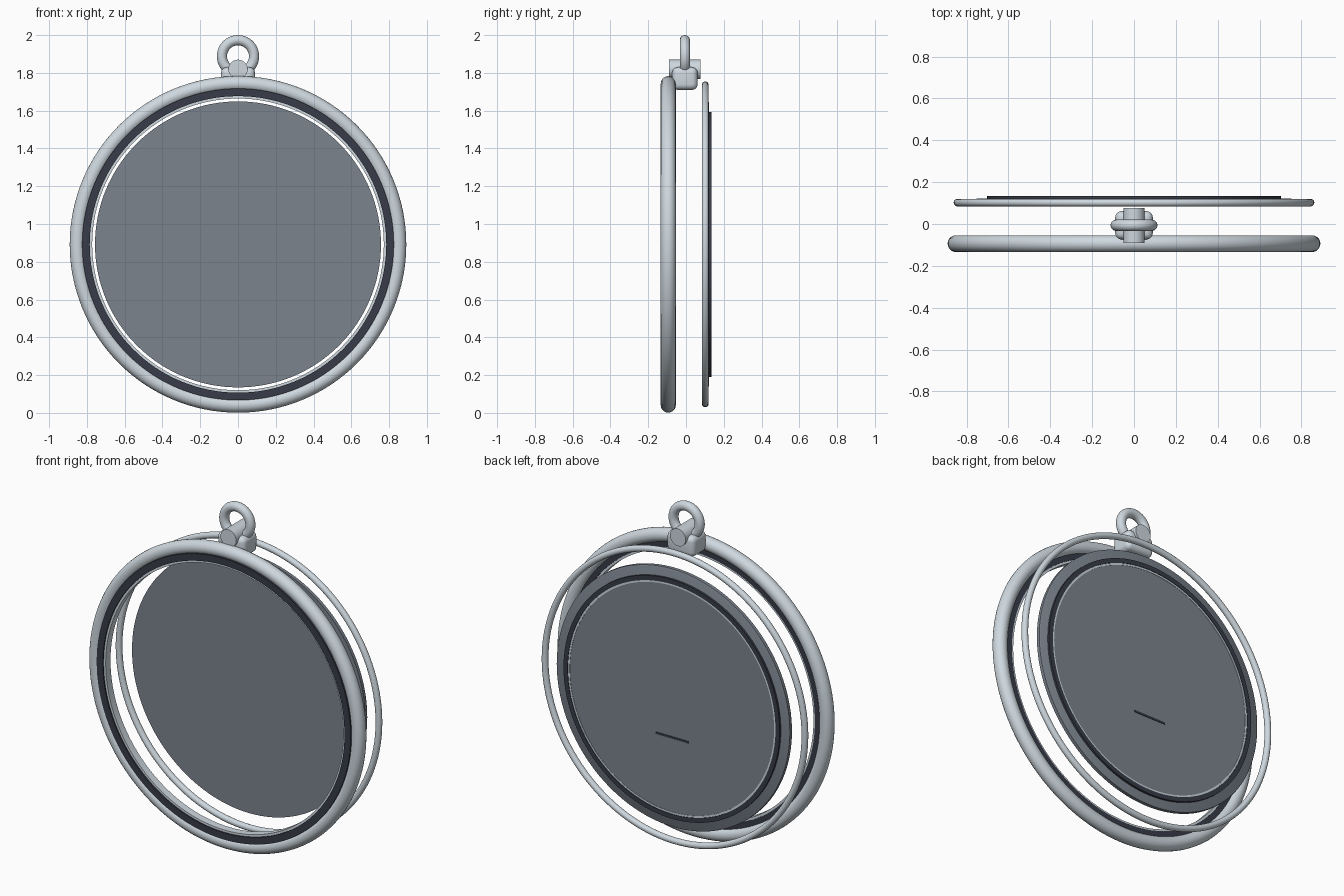
import bpy, bmesh, math
from mathutils import Matrix, Vector

cube = bpy.data.objects.get("Cube")
if cube:
    bpy.data.objects.remove(cube, do_unlink=True)

CENTRE_Z = 0.892
HANG_Y = -0.006


def material(name, rgb):
    m = bpy.data.materials.new(name)
    m.use_nodes = True
    colour = (*rgb, 1)
    m.diffuse_color = colour
    m.node_tree.nodes["Principled BSDF"].inputs["Base Color"].default_value = colour
    return m


silver = material("silver", (0.62, 0.69, 0.74))
slate = material("slate grey", (0.20, 0.23, 0.27))
dark = material("dark gunmetal", (0.04, 0.045, 0.065))


def finish(name, bm, mat, angle=35):
    bmesh.ops.recalc_face_normals(bm, faces=bm.faces)
    mesh = bpy.data.meshes.new(name)
    bm.to_mesh(mesh)
    bm.free()
    ob = bpy.data.objects.new(name, mesh)
    bpy.context.collection.objects.link(ob)
    mesh.materials.append(mat)
    bpy.ops.object.select_all(action="DESELECT")
    bpy.context.view_layer.objects.active = ob
    ob.select_set(True)
    bpy.ops.object.shade_smooth_by_angle(angle=math.radians(angle))
    return ob


def lathe(name, profile, mat, z=CENTRE_Z, steps=128, closed=True):
    """Turn a (radius, y) profile round the y axis at height z."""
    bm = bmesh.new()
    verts = [bm.verts.new((r, y, z)) for r, y in profile]
    pairs = list(zip(verts, verts[1:] + verts[:1]))
    if not closed:
        pairs.pop()
    edges = [bm.edges.new(p) for p in pairs]
    bmesh.ops.spin(bm, geom=verts + edges, cent=(0, 0, z), axis=(0, 1, 0),
                   angle=math.tau, steps=steps)
    bmesh.ops.remove_doubles(bm, verts=bm.verts, dist=0.0002)
    return finish(name, bm, mat)


def circle(radius, y, thick, n=20):
    return [(radius + thick * math.cos(math.tau * i / n),
             y + thick * math.sin(math.tau * i / n)) for i in range(n)]


def band(r0, r1, y0, y1):
    return [(r0, y0), (r1, y0), (r1, y1), (r0, y1)]


def box(name, size, centre, mat, bevel=0):
    bm = bmesh.new()
    bmesh.ops.create_cube(bm, size=1, matrix=Matrix.LocRotScale(
        Vector(centre), None, Vector(size)))
    if bevel:
        bmesh.ops.bevel(bm, geom=bm.edges[:], offset=bevel, segments=5,
                        profile=0.5, affect="EDGES")
    return finish(name, bm, mat)


# Front rim with its dark bezel and thin inner lip
lathe("front_rim", circle(0.851, -0.094, 0.04), silver)
lathe("front_bezel", band(0.785, 0.825, -0.133, -0.075), dark)
lathe("front_lip", band(0.772, 0.787, -0.125, -0.08), silver)

# Thin rear rim
lathe("rear_rim", circle(0.844, 0.102, 0.018), silver)

# Back plate: flat disc, raised dark ring, fine silver line and inner cover
lathe("back_disc", [(0, 0.098), (0.757, 0.098), (0.757, 0.118), (0.75, 0.122),
                    (0, 0.122)], slate, closed=False)
lathe("back_groove_ring", band(0.675, 0.702, 0.115, 0.134), dark)
lathe("back_trim_line", band(0.664, 0.675, 0.115, 0.131), silver)
lathe("back_cover", [(0, 0.129), (0.664, 0.129), (0.664, 0.118), (0, 0.118)],
      slate, closed=False)
box("back_slot", (0.21, 0.004, 0.012), (0, 0.130, 0.665), dark)

# Hanger: rounded block, cross pin and loop
box("hanger_block", (0.18, 0.135, 0.12), (0, HANG_Y, 1.77), silver, bevel=0.03)
lathe("hanger_pin", [(0, -0.09), (0.051, -0.09), (0.051, 0.076), (0, 0.076)],
      silver, z=1.819, steps=40, closed=False)
lathe("hanger_loop", circle(0.085, HANG_Y, 0.027), silver, z=1.888, steps=56)
